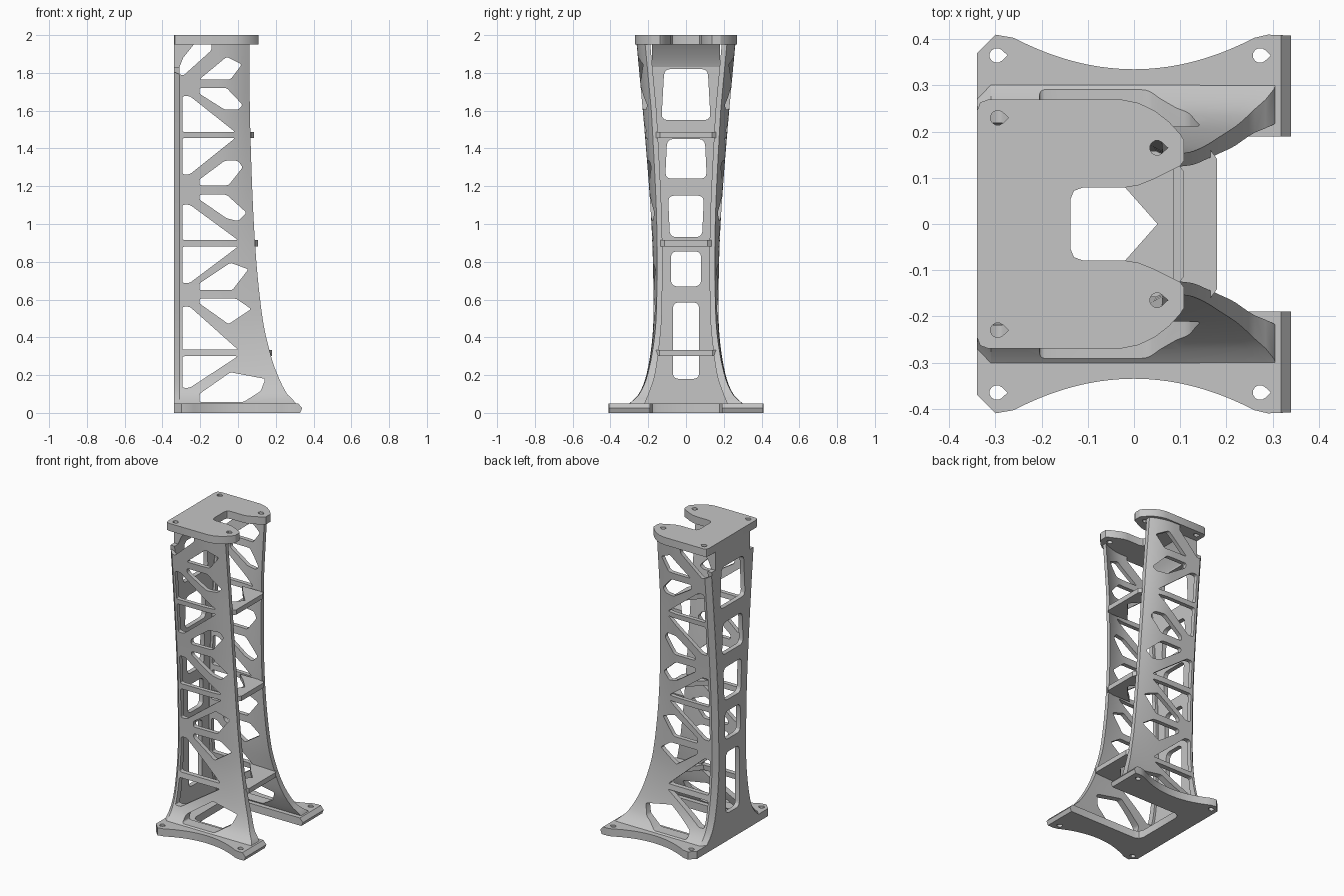
import bpy, bmesh, math
from mathutils import Vector

if "Cube" in bpy.data.objects:
    bpy.data.objects.remove(bpy.data.objects["Cube"], do_unlink=True)

grey = bpy.data.materials.new("matte grey")
grey.use_nodes = True
grey.diffuse_color = (0.56, 0.56, 0.56, 1)
grey.node_tree.nodes["Principled BSDF"].inputs["Base Color"].default_value = (0.56, 0.56, 0.56, 1)


def finish(name, bm):
    bmesh.ops.recalc_face_normals(bm, faces=bm.faces)
    mesh = bpy.data.meshes.new(name)
    bm.to_mesh(mesh)
    bm.free()
    mesh.materials.append(grey)
    ob = bpy.data.objects.new(name, mesh)
    bpy.context.collection.objects.link(ob)
    return ob


def prism(name, outline, axis, lo, hi, rounding=0):
    """Extrude a flat outline along an axis, with optional rounded corners."""
    place = {"x": lambda a, b, c: (c, a, b),
             "y": lambda a, b, c: (a, c, b),
             "z": lambda a, b, c: (a, b, c)}[axis]
    bm = bmesh.new()
    bm.faces.new([bm.verts.new(place(a, b, lo)) for a, b in outline])
    if rounding:
        bmesh.ops.bevel(bm, geom=bm.verts[:], offset=rounding, segments=3,
                        profile=0.5, affect='VERTICES', clamp_overlap=True)
    out = bmesh.ops.extrude_face_region(bm, geom=bm.faces[:])
    moved = [g for g in out["geom"] if isinstance(g, bmesh.types.BMVert)]
    bmesh.ops.translate(bm, verts=moved, vec=Vector(place(0, 0, hi - lo)))
    return finish(name, bm)


def cut(ob, outlines, axis, lo, hi, rounding=0):
    """Cut prisms out one by one, changing solver if one loses the part."""
    for outline in outlines:
        cutter = prism("cutter", outline, axis, lo, hi, rounding)
        before = ob.data
        for solver in ('EXACT', 'MANIFOLD', 'FLOAT'):
            ob.data = before.copy()
            mod = ob.modifiers.new("cut", 'BOOLEAN')
            mod.operation = 'DIFFERENCE'
            mod.solver = solver
            mod.object = cutter
            bpy.context.view_layer.objects.active = ob
            bpy.ops.object.modifier_apply(modifier=mod.name)
            if len(ob.data.polygons) > len(before.polygons) * .6:
                break
        else:
            ob.data = before
        bpy.data.objects.remove(cutter, do_unlink=True)


def mirrored(half):
    return half + [(a, -b) for a, b in reversed(half)]


def curve(points):
    """Smooth function of height through the given (z, value) points."""
    n = len(points)
    slope = []
    for i in range(n):
        p, q = points[max(i - 1, 0)], points[min(i + 1, n - 1)]
        slope.append((q[1] - p[1]) / (q[0] - p[0]))

    def f(z):
        i = 0
        while i < n - 2 and z > points[i + 1][0]:
            i += 1
        (z0, a), (z1, b) = points[i], points[i + 1]
        h = z1 - z0
        t = (z - z0) / h
        return (a * (1 + 2 * t) * (1 - t) ** 2 + b * t * t * (3 - 2 * t)
                + h * t * (1 - t) * (slope[i] * (1 - t) - slope[i + 1] * t))
    return f


outer = curve([(.03, .33), (.05, .3), (.1, .25), (.2, .21), (.4, .178),
               (.6, .172), (1, .183), (1.5, .22), (1.96, .262)])
wall = curve([(.03, .1), (.05, .08), (.1, .05), (.2, .04), (.4, .03), (1.96, .027)])
front = curve([(.03, .315), (.06, .3), (.1, .26), (.2, .21), (.3, .175), (.5, .13),
               (.9, .09), (1.5, .065), (1.96, .06)])


def side_wall(name, side):
    """Flared shell whose front edge curls inward."""
    bm = bmesh.new()
    steps, cols = 44, 16
    rings = []
    for k in range(steps + 1):
        z = .03 + 1.93 * (k / steps) ** 1.4
        xs = [-.339] + [-.31 + (front(z) + .31) * j / cols for j in range(cols + 1)]
        loop_out, loop_in = [], []
        for x in xs:
            t = min(max((x + .1) / (front(z) + .1), 0), 1)
            y = outer(z) - .045 * min(z / 1.6, 1) * t * t - (.03 if x < -.32 else 0)
            loop_out.append(bm.verts.new((x, side * y, z)))
            loop_in.append(bm.verts.new((x, side * (y - wall(z)), z)))
        rings.append(loop_out + loop_in[::-1])
    for a, b in zip(rings, rings[1:]):
        for i in range(len(a)):
            j = (i + 1) % len(a)
            bm.faces.new((a[i], a[j], b[j], b[i]))
    # caps as strips of quads
    for ring in (rings[0], rings[-1]):
        for i in range(len(ring) // 2 - 1):
            bm.faces.new((ring[i], ring[i + 1], ring[-2 - i], ring[-1 - i]))
    return finish(name, bm)


# Truss windows in the walls
def corner(z_far, z_near, tip):
    return [(-.295, z_far), (-.255, z_far), (tip, z_near), (-.295, z_near)]


windows = [corner(1.677, 1.487, -.015), corner(1.263, 1.455, -.015),
           corner(1.102, .915, 0), corner(.688, .88, 0),
           corner(.562, .335, 0), corner(.133, .3, 0)]
windows += [
    [(-.205, 1.765), (-.06, 1.885), (.02, 1.845), (-.04, 1.765)],
    [(-.205, 1.72), (-.06, 1.72), (.025, 1.63), (0, 1.605), (-.07, 1.605), (-.205, 1.69)],
    [(-.205, 1.205), (-.205, 1.235), (-.07, 1.335), (0, 1.335), (.025, 1.3), (-.05, 1.205)],
    [(-.205, 1.155), (-.06, 1.155), (.045, 1.06), (0, 1.015), (-.06, 1.03), (-.205, 1.13)],
    [(-.205, .65), (-.205, .685), (-.04, .795), (.055, .76), (-.03, .65)],
    [(-.205, .605), (-.01, .605), (.07, .55), (-.05, .47), (-.205, .58)],
    [(-.205, .058), (-.205, .1), (-.04, .215), (.145, .18), (.12, .115), (.03, .058)],
    [(-.4, 1.97), (-.14, 1.97), (-.14, 1.92), (-.29, 1.785), (-.4, 1.83)]]
for side, label in ((1, "left_wall"), (-1, "right_wall")):
    panel = side_wall(label, side)
    cut(panel, windows, "y", min(side * .05, side * .6), max(side * .05, side * .6), .011)

# Back panel following the flare, stepped in at the top corners
levels = [.02 + 1.81 * (k / 24) ** 1.4 for k in range(25)]
half = [(outer(z) - .032, z) for z in levels] + [(.18, 1.83), (.18, 1.96)]
back_outline = half + [(-y, z) for y, z in reversed(half)]
back_panel = prism("back_panel", back_outline, "x", -.34, -.31)
openings = []
for low, high, w_low, w_high in ((1.55, 1.82, .13, .115), (1.24, 1.45, .11, .1),
                                 (.93, 1.15, .085, .095), (.67, .855, .08, .08),
                                 (.18, .585, .07, .07)):
    openings.append([(-w_low, low), (w_low, low), (w_high, high), (-w_high, high)])
cut(back_panel, openings, "x", -.5, -.2, .03)

# Gusset under the top plate
prism("top_gusset", [(-.335, 1.83), (-.31, 1.83), (-.29, 1.88), (-.23, 1.955), (-.335, 1.955)],
      "y", -.18, .18)


# Screw holes with a pointed side
def hole(x, y, r=.016):
    ring = [(x + r * math.cos(a), y + r * math.sin(a))
            for a in (math.radians(45 + 30 * i) for i in range(10))]
    return ring + [(x + r * 1.45, y)]


# Top plate with a slot open to the front
plate_half = [(-.137, .055), (-.13, .072), (-.11, .079), (-.02, .079), (.01, .084), (.04, .096),
              (.1, .126), (.108, .137), (.108, .182), (.1, .195), (.075, .222), (.045, .245),
              (.01, .262), (-.03, .27), (-.315, .27), (-.333, .263), (-.34, .245)]
top_plate = prism("top_plate", mirrored(plate_half), "z", 1.95, 2)
cut(top_plate, [hole(x, s * y) for s in (1, -1) for x, y in ((-.295, .23), (.05, .165))],
    "z", 1.9, 2.1)

# Base: U-shaped foot with scalloped sides and a bevelled front
scallop = [(.26 - .026 * i, .335 + .068 * (1 - .1 * i) ** 2) for i in range(21)]
foot_half = ([(-.2, .15), (-.188, .178), (-.16, .19), (.34, .19), (.34, .408), (.29, .41)]
             + scallop + [(-.3, .41), (-.34, .37)])
base = prism("base", mirrored(foot_half), "z", 0, .05)
cut(base, [hole(x, s * .365) for s in (1, -1) for x in (-.297, .273)], "z", -.1, .1)
cut(base, [[(.31, .06), (.4, .06), (.4, -.02), (.32, -.02), (.34, .025)]], "y", -1, 1)

# Cross rungs with a notch at the back
for name, z, nose in (("upper", 1.47, .085), ("middle", .898, .107), ("lower", .318, .18)):
    w = outer(z) - .045 * min(z / 1.6, 1) - .018
    tip = max(.05, nose - .075)
    rung = mirrored([(tip, 0.001), (tip - .07, .08), (tip - .13, w),
                     (nose - .015, w), (nose, w - .02)])
    prism(name + "_rung", rung, "z", z - .016, z + .016)

# Smooth the curved surfaces, keep the cut edges sharp
for ob in bpy.context.scene.objects:
    ob.select_set(ob.type == 'MESH')
bpy.context.view_layer.objects.active = base
bpy.ops.object.shade_smooth_by_angle(angle=math.radians(30))
